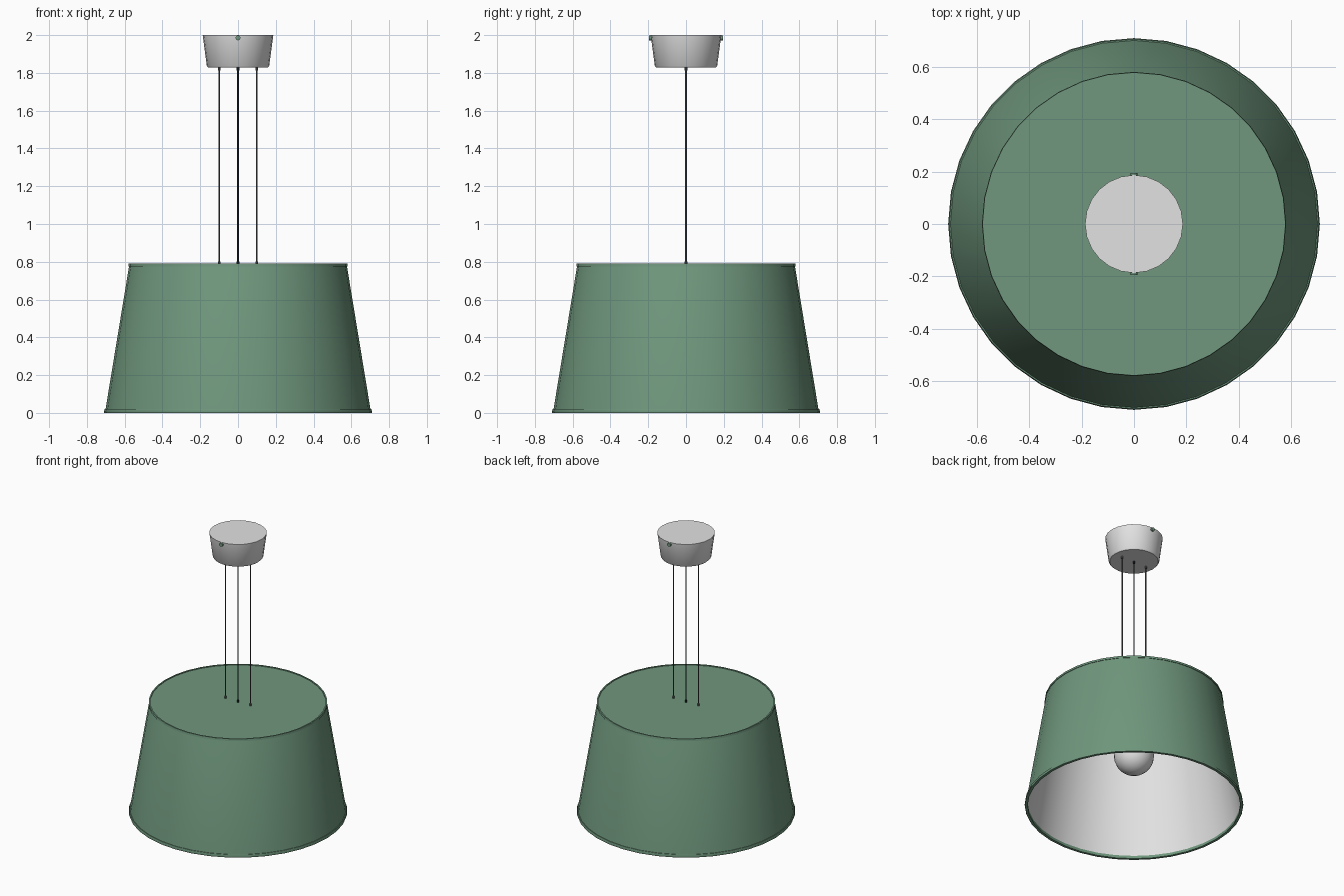
import bpy, bmesh, math

cube = bpy.data.objects.get("Cube")
if cube:
    bpy.data.objects.remove(cube, do_unlink=True)


def material(name, r, g, b):
    mat = bpy.data.materials.new(name)
    mat.use_nodes = True
    mat.diffuse_color = (r, g, b, 1)
    mat.node_tree.nodes["Principled BSDF"].inputs["Base Color"].default_value = (r, g, b, 1)
    return mat


GREEN = material("sage green", 0.16, 0.31, 0.205)
WHITE = material("soft white", 0.76, 0.76, 0.76)
CABLE = material("dark cable", 0.02, 0.03, 0.035)
STEEL = material("grey steel", 0.12, 0.12, 0.12)


def lathe(name, profile, sides, mat, at=(0, 0, 0), closed=False):
    """Revolve (radius, height) points round z; zero radius makes a pole."""
    bm = bmesh.new()
    rings = []
    for r, z in profile:
        n = sides if r > 0 else 1
        rings.append([bm.verts.new((r * math.sin(math.tau * i / sides),
                                    r * math.cos(math.tau * i / sides), z))
                      for i in range(n)])
    pairs = list(zip(rings, rings[1:]))
    if closed:
        pairs.append((rings[-1], rings[0]))
    for a, b in pairs:
        for i in range(sides):
            j = (i + 1) % sides
            loop = [a[i % len(a)], a[j % len(a)], b[j % len(b)], b[i % len(b)]]
            bm.faces.new(list(dict.fromkeys(loop)))
    bmesh.ops.recalc_face_normals(bm, faces=bm.faces)
    mesh = bpy.data.meshes.new(name)
    bm.to_mesh(mesh)
    bm.free()
    mesh.materials.append(mat)
    obj = bpy.data.objects.new(name, mesh)
    obj.location = at
    bpy.context.collection.objects.link(obj)
    bpy.ops.object.select_all(action="DESELECT")
    obj.select_set(True)
    bpy.context.view_layer.objects.active = obj
    bpy.ops.object.shade_smooth_by_angle(angle=math.radians(35))
    return obj


# Tapered shade: green outside and lid, white lining within
shade = lathe("shade", [(0, 0.785), (0.573, 0.785), (0.577, 0.775), (0.702, 0.015),
                        (0.692, 0.015), (0.567, 0.772), (0, 0.772)], 36, GREEN)
shade.data.materials.append(WHITE)
for face in shade.data.polygons:
    c, n = face.center, face.normal
    inward = n.x * c.x + n.y * c.y < -0.01
    under_lid = n.z < -0.9 and c.z > 0.7
    face.material_index = 1 if inward or under_lid else 0

# Rolled rims at the bottom and top edges
lathe("bottom_rim", [(0.708, 0), (0.71, 0.006), (0.706, 0.02), (0.69, 0.02), (0.69, 0)],
      36, GREEN, closed=True)
lathe("top_rim", [(0.581, 0.775), (0.579, 0.79), (0.57, 0.79), (0.57, 0.775)],
      36, GREEN, closed=True)

# Ceiling canopy
lathe("canopy", [(0, 1.828), (0.158, 1.828), (0.165, 1.836), (0.187, 2.0), (0, 2.0)],
      24, WHITE)

# Small screws at the front and back of the canopy
for side, label in ((-1, "front"), (1, "back")):
    screw = lathe(label + "_screw", [(0, -0.015), (0.013, -0.015), (0.013, 0.01), (0, 0.01)],
                  12, GREEN, at=(0, side * 0.185, 1.985))
    screw.rotation_euler.x = -side * math.pi / 2

# Power cable and two suspension wires, with ferrules at both ends
for x, label, mat in ((0, "power_cable", CABLE), (0.1, "left_wire", STEEL),
                      (-0.1, "right_wire", STEEL)):
    lathe(label, [(0, 0.77), (0.004, 0.77), (0.004, 1.84), (0, 1.84)], 8, mat, at=(x, 0, 0))
    for z, end in ((0.792, "lower"), (1.822, "upper")):
        lathe(label + "_" + end + "_ferrule",
              [(0, -0.01), (0.007, -0.01), (0.007, 0.01), (0, 0.01)], 10, mat, at=(x, 0, z))

# Globe bulb with a neck, hanging from a socket
R, MID = 0.13, 0.37
globe = [(R * math.sin(math.radians(a)), MID - R * math.cos(math.radians(a)))
         for a in range(15, 150, 15)]
lathe("bulb", [(0, MID - R)] + globe + [(0.05, 0.52), (0.045, 0.58), (0, 0.58)], 24, WHITE)
lathe("socket", [(0, 0.56), (0.055, 0.56), (0.055, 0.775), (0, 0.775)], 20, WHITE)
